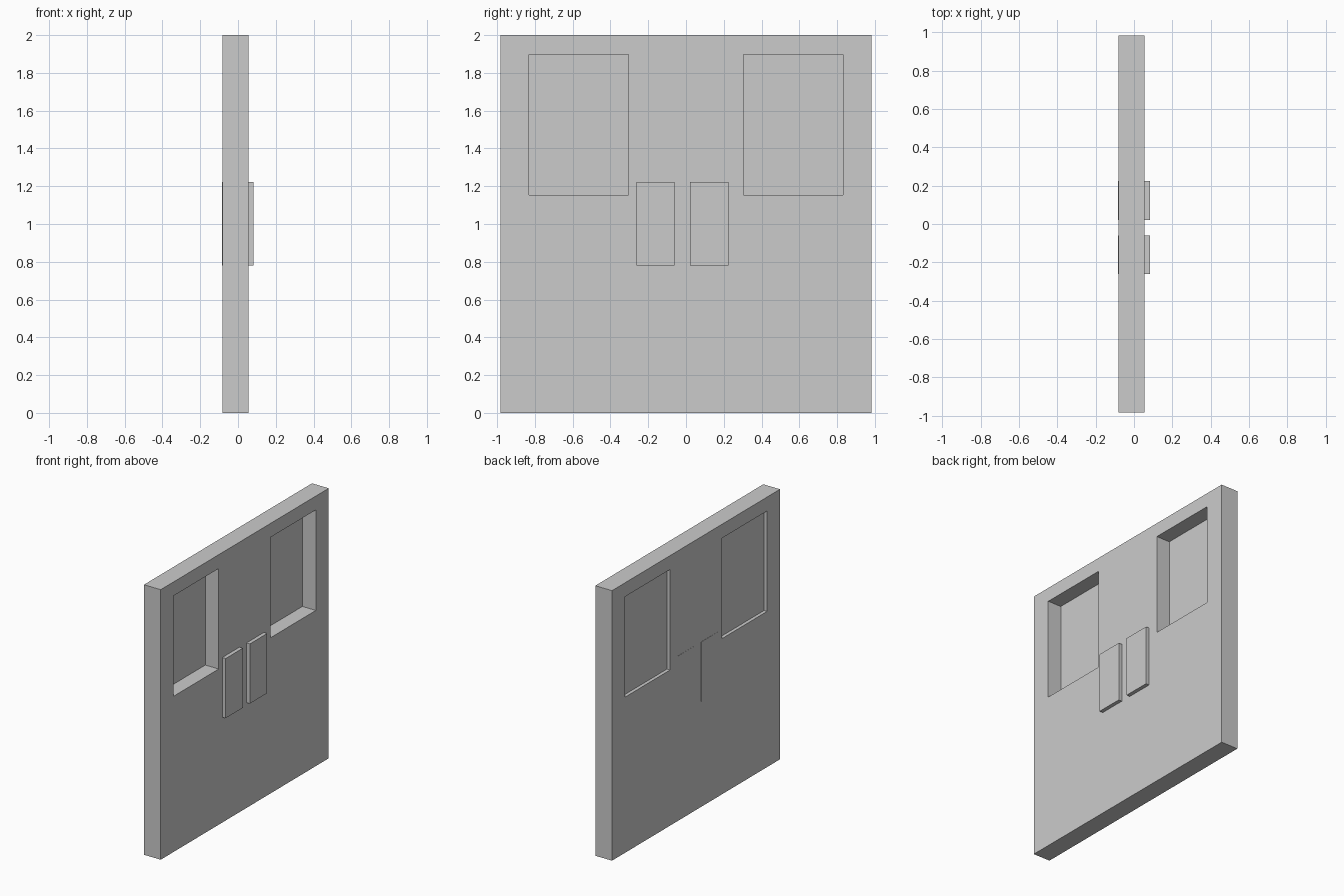
import bpy

if "Cube" in bpy.data.objects:
    bpy.data.objects.remove(bpy.data.objects["Cube"])

BACK, FRONT = -0.082, 0.055      # door faces along x
PANE_X = -0.056                  # glass sits close to the back face
WIN_Y, WIN_Z = (0.304, 0.832), (1.153, 1.897)


def box(name, xs, ys, zs):
    """Axis-aligned box from three (min, max) ranges."""
    (x0, x1), (y0, y1), (z0, z1) = (sorted(r) for r in (xs, ys, zs))
    bpy.ops.mesh.primitive_cube_add(
        size=1, location=((x0 + x1) / 2, (y0 + y1) / 2, (z0 + z1) / 2))
    ob = bpy.context.object
    ob.name = name
    ob.scale = (x1 - x0, y1 - y0, z1 - z0)
    bpy.ops.object.transform_apply(location=False, rotation=False, scale=True)
    return ob


def cut(target, cutter):
    """Subtract the cutter from the target and remove it."""
    mod = target.modifiers.new("opening", 'BOOLEAN')
    mod.operation = 'DIFFERENCE'
    mod.solver = 'EXACT'
    mod.object = cutter
    bpy.context.view_layer.objects.active = target
    bpy.ops.object.modifier_apply(modifier=mod.name)
    bpy.data.objects.remove(cutter, do_unlink=True)


# Two mirrored door leaves meeting at y = 0, each with a glazed window
for side, label in ((-1, "left"), (1, "right")):
    win_y = (side * WIN_Y[0], side * WIN_Y[1])
    leaf = box(f"door_leaf_{label}", (BACK, FRONT), (0, side * 0.983), (0, 2))
    cut(leaf, box("window_cutter", (-0.3, 0.3), win_y, WIN_Z))
    box(f"window_pane_{label}", (PANE_X - 0.001, PANE_X + 0.001), win_y, WIN_Z)

# Push plates run through the leaves: proud in front, almost flush at the back
for label, plate_y in (("left", (-0.262, -0.061)), ("right", (0.021, 0.224))):
    box(f"push_plate_{label}", (-0.0835, 0.0825), plate_y, (0.78, 1.222))
